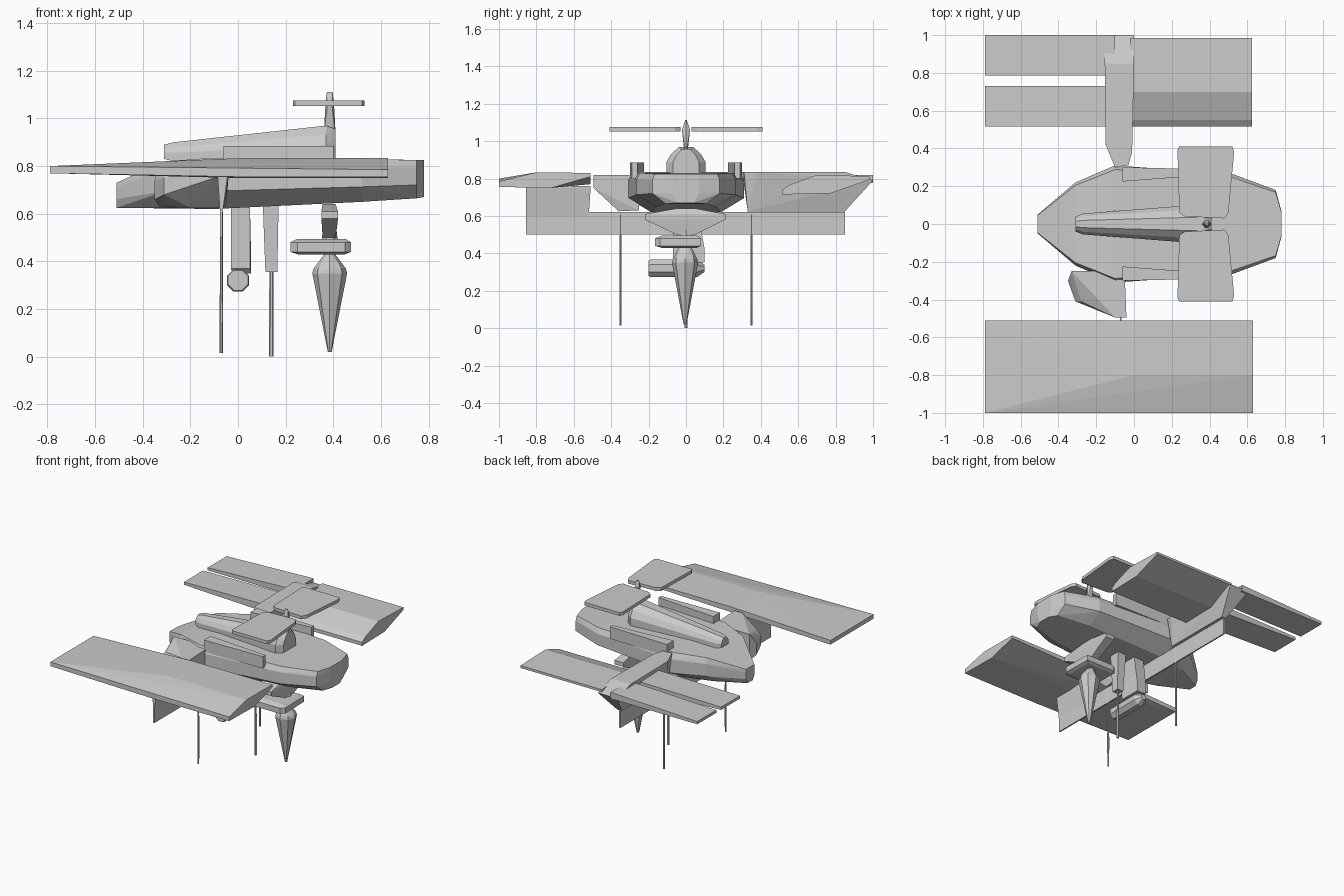
import bpy, bmesh
from math import cos, sin, pi


def hull(name, pts):
    """Faceted convex part wrapped round a few corner points."""
    me = bpy.data.meshes.new(name)
    bm = bmesh.new()
    for p in pts:
        bm.verts.new(p)
    res = bmesh.ops.convex_hull(bm, input=bm.verts)
    loose = {v for v in res["geom_interior"] + res["geom_unused"]
             if isinstance(v, bmesh.types.BMVert) and not v.link_faces}
    bmesh.ops.delete(bm, geom=list(loose), context='VERTS')
    bmesh.ops.dissolve_limit(bm, angle_limit=0.01, verts=bm.verts, edges=bm.edges)
    bmesh.ops.recalc_face_normals(bm, faces=bm.faces)
    bm.to_mesh(me)
    bm.free()
    ob = bpy.data.objects.new(name, me)
    bpy.context.collection.objects.link(ob)
    return ob


def box_pts(x0, x1, y0, y1, z0, z1):
    return [(x, y, z) for x in (x0, x1) for y in (y0, y1) for z in (z0, z1)]


def box(name, *b):
    return hull(name, box_pts(*b))


def spindle(name, x, y, rings, n=6):
    """Vertical faceted solid from (z, radius x, radius y) rings."""
    return hull(name, [(x + rx * cos(2 * pi * i / n), y + ry * sin(2 * pi * i / n), z)
                       for z, rx, ry in rings for i in range(n)])


# Main hull: (x, half width, bottom z, top z)
stations = [(-0.51, 0.05, 0.625, 0.73), (-0.31, 0.22, 0.625, 0.82), (-0.1, 0.31, 0.62, 0.835),
            (0.52, 0.265, 0.65, 0.83), (0.75, 0.18, 0.665, 0.825), (0.78, 0.07, 0.67, 0.825)]
pts = []
for x, w, zb, zt in stations:
    h = zt - zb
    for s in (1, -1):
        pts += [(x, s * w * 0.6, zb), (x, s * w, zb + 0.35 * h),
                (x, s * w, zb + 0.8 * h), (x, s * w * 0.93, zt)]
hull("main_hull", pts)

# Engine pod on top of the hull: rear and front rings
pod = []
for x, w, z0, z1 in [(-0.31, 0.04, 0.83, 0.89), (-0.27, 0.055, 0.82, 0.9),
                     (0.37, 0.105, 0.82, 0.97), (0.41, 0.07, 0.83, 0.955)]:
    h = z1 - z0
    for s in (1, -1):
        pod += [(x, s * w, z0), (x, s * w, z0 + 0.45 * h),
                (x, s * w * 0.75, z0 + 0.75 * h), (x, s * w * 0.35, z1)]
hull("engine_pod", pod)

# Rails, rotor blades and thin legs on both sides
for s, side in ((1, "back"), (-1, "front")):
    hull("deck_rail_" + side, [(x, s * y, z) for z in (0.80, 0.885)
         for x, y in ((-0.06, 0.225), (-0.06, 0.3), (0.4, 0.26), (0.4, 0.29))])
    blade = [(0.24, 0.41), (0.52, 0.41), (0.53, 0.38), (0.5, 0.06),
             (0.48, 0.03), (0.27, 0.04), (0.24, 0.06), (0.23, 0.39)]
    hull("rotor_blade_" + side, [(x, s * y, z) for x, y in blade for z in (1.052, 1.075)])
    spindle("thin_leg_" + side, -0.07, s * 0.35,
            [(0.015, 0.007, 0.006), (0.18, 0.008, 0.007), (0.62, 0.006, 0.005)])

# Rotor mast
spindle("rotor_mast", 0.385, 0, [(0.93, 0.025, 0.008), (0.97, 0.022, 0.008),
        (1.06, 0.018, 0.025), (1.085, 0.015, 0.015), (1.112, 0.012, 0.005)])

# Front wing: full-length aerofoil, thinner at the tail end
wing = []
section = [(-1.0, 0.755), (-1.0, 0.785), (-0.8, 0.833), (-0.51, 0.83), (-0.51, 0.81), (-0.72, 0.75)]
for x in (0.0, 0.63):
    wing += [(x, y, z) for y, z in section]
wing += box_pts(-0.79, -0.785, -1.0, -0.51, 0.77, 0.8)
hull("front_wing", wing)

# Back wing: solid aerofoil on the right, two slats on the left
section = [(0.515, 0.715), (0.515, 0.74), (0.55, 0.765), (0.7, 0.82),
           (0.985, 0.812), (0.985, 0.795), (0.77, 0.72)]
hull("back_wing", [(x, y, z) for x in (-0.02, 0.625) for y, z in section])
for name, y0, y1, z0, z1 in (("front", 0.515, 0.73, 0.75, 0.79), ("back", 0.785, 1.0, 0.775, 0.805)):
    hull("wing_slat_" + name, box_pts(-0.11, -0.1, y0, y1, z0, z1 + 0.015)
         + box_pts(-0.79, -0.785, y0, y1, 0.775, 0.795))

# Arm carrying the back wing
arm = [(-0.15, 0.42), (-0.10, 0.3), (-0.03, 0.31), (-0.01, 0.38), (0.0, 0.85), (-0.155, 0.85)]
hull("back_arm", [(x, y, 0.835) for x, y in arm]
     + [(x, y, 0.79) for x in (-0.155, 0.0) for y in (0.99, 1.0)]
     + [(x, y, 0.625) for x in (-0.085, -0.05) for y in (0.33, 0.85)])

# Block carrying the front wing
hull("front_arm", [(x, -0.25, z) for x in (-0.33, -0.05) for z in (0.63, 0.82)]
     + [(-0.35, -0.3, 0.66), (-0.35, -0.3, 0.74), (-0.31, -0.41, 0.68), (-0.31, -0.41, 0.75),
        (-0.2, -0.36, 0.625), (-0.06, -0.36, 0.625), (-0.1, -0.495, 0.75), (-0.1, -0.495, 0.82),
        (-0.04, -0.495, 0.75), (-0.04, -0.495, 0.82), (-0.28, -0.41, 0.78)])

# Cross plate under the wings and its upright at the front
box("cross_plate", -0.075, -0.065, -0.855, 0.85, 0.5, 0.62)
hull("plate_upright", box_pts(-0.075, -0.065, -0.855, -0.52, 0.6, 0.61)
     + box_pts(-0.085, -0.045, -0.855, -0.51, 0.75, 0.76))

# Nose mount, housing and drop-shaped float
hull("nose_mount", box_pts(0.35, 0.42, -0.22, 0.21, 0.58, 0.61) + box_pts(0.355, 0.41, -0.05, 0.05, 0.5, 0.64))
spindle("nose_neck", 0.385, 0, [(0.48, 0.035, 0.04), (0.56, 0.025, 0.03)])
hull("nose_housing", [(x, y, z) for z in (0.44, 0.48)
     for x, y in ((0.22, -0.14), (0.22, 0.06), (0.25, 0.08), (0.47, 0.08), (0.475, -0.14), (0.45, -0.165), (0.25, -0.165))]
     + box_pts(0.25, 0.45, -0.13, 0.06, 0.43, 0.495))
spindle("nose_drop", 0.385, -0.005, [(0.02, 0.008, 0.008), (0.35, 0.073, 0.07),
        (0.37, 0.068, 0.065), (0.42, 0.018, 0.03), (0.44, 0.015, 0.03)], 8)

# Belly pod: post with a faceted barrel pointing forward
hull("belly_post", box_pts(-0.03, 0.05, -0.07, 0.06, 0.37, 0.64) + box_pts(-0.02, 0.055, -0.05, 0.1, 0.35, 0.42))
barrel = []
for y, r in ((-0.2, 0.045), (-0.19, 0.05), (0.06, 0.05), (0.1, 0.02)):
    barrel += [(r * cos(i * pi / 4 + pi / 8), y, 0.32 + r * sin(i * pi / 4 + pi / 8)) for i in range(8)]
hull("belly_barrel", barrel)

# Centre strut with a thin leg
hull("centre_strut", box_pts(0.105, 0.17, -0.04, 0.04, 0.62, 0.64) + box_pts(0.115, 0.165, -0.025, 0.025, 0.355, 0.37))
spindle("centre_leg", 0.14, 0, [(0.0, 0.01, 0.008), (0.18, 0.01, 0.008), (0.36, 0.008, 0.007)])
